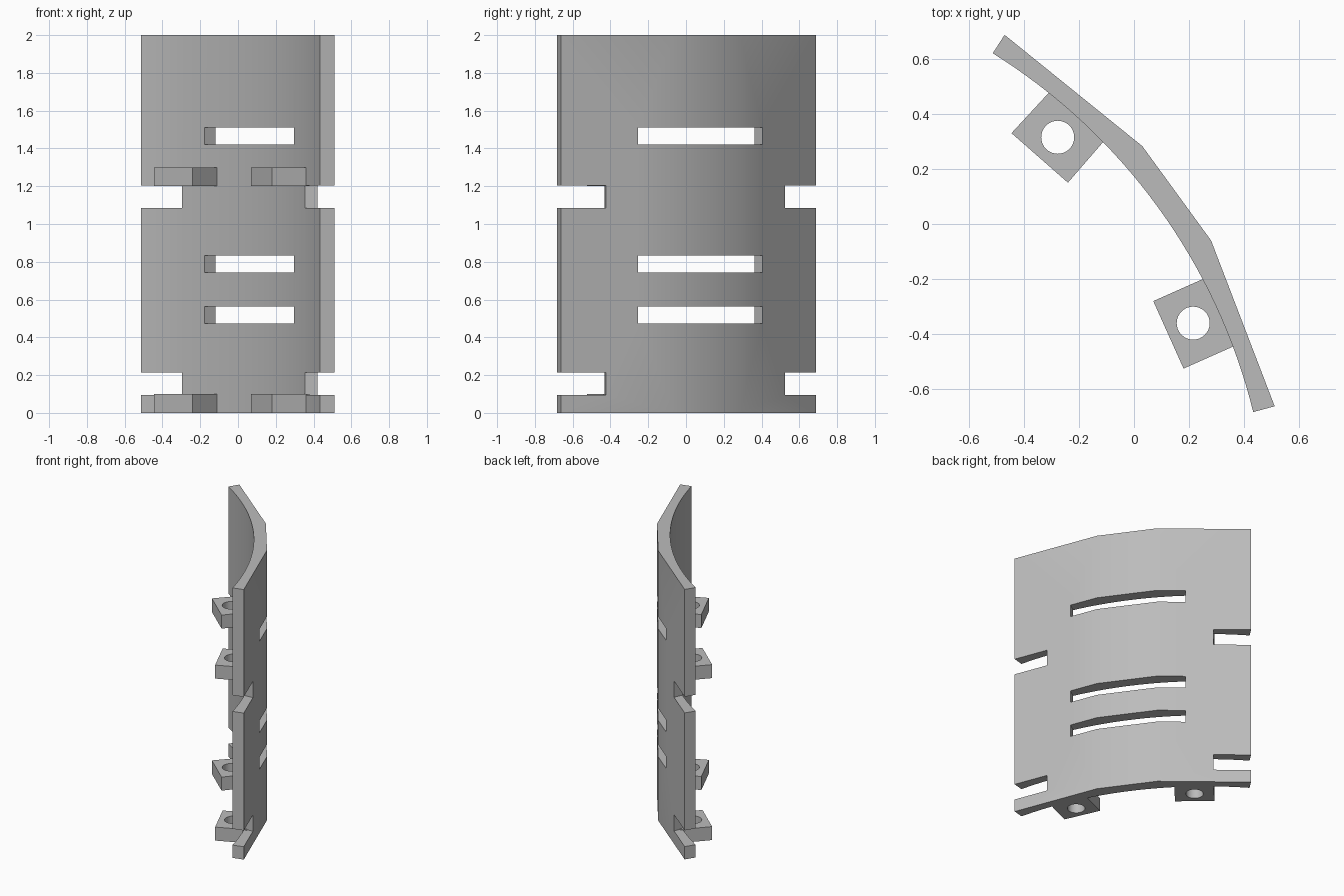
import bpy, bmesh, math
from mathutils import Vector

cube = bpy.data.objects.get("Cube")
if cube:
    bpy.data.objects.remove(cube, do_unlink=True)

grey = bpy.data.materials.new("plain grey")
grey.use_nodes = True
colour = (0.5, 0.5, 0.5, 1)
grey.diffuse_color = colour
grey.node_tree.nodes["Principled BSDF"].inputs["Base Color"].default_value = colour


def prisms(name, parts):
    """One object made of upright prisms: (plan outline, bottom, top)."""
    bm = bmesh.new()
    for outline, low, high in parts:
        face = bm.faces.new([bm.verts.new((p[0], p[1], low)) for p in outline])
        ext = bmesh.ops.extrude_face_region(bm, geom=[face])
        verts = [g for g in ext["geom"] if isinstance(g, bmesh.types.BMVert)]
        bmesh.ops.translate(bm, vec=(0, 0, high - low), verts=verts)
    bmesh.ops.recalc_face_normals(bm, faces=bm.faces)
    mesh = bpy.data.meshes.new(name)
    bm.to_mesh(mesh)
    bm.free()
    mesh.materials.append(grey)
    obj = bpy.data.objects.new(name, mesh)
    bpy.context.collection.objects.link(obj)
    return obj


def finish(obj, cutter):
    """Cut the openings, then shade smooth with sharp edges kept."""
    mod = obj.modifiers.new("openings", "BOOLEAN")
    mod.operation = "DIFFERENCE"
    mod.solver = "EXACT"
    mod.object = cutter
    bpy.ops.object.select_all(action="DESELECT")
    bpy.context.view_layer.objects.active = obj
    obj.select_set(True)
    bpy.ops.object.modifier_apply(modifier=mod.name)
    bpy.data.objects.remove(cutter, do_unlink=True)
    bpy.ops.object.shade_smooth_by_angle(angle=math.radians(30))


# Curved panel: faceted outside, round inside
start, end, sagitta = Vector((-0.513, 0.62)), Vector((0.433, -0.683)), 0.157
mid = (start + end) / 2
along = (end - start).normalized()
out = Vector((-along.y, along.x))
half = (end - start).length / 2
radius = (half ** 2 + sagitta ** 2) / (2 * sagitta)
centre = mid + out * (sagitta - radius)
sweep = math.asin(half / radius)
steps = 32
inner = []
for i in range(steps + 1):
    a = sweep * (1 - 2 * i / steps)
    inner.append(centre + radius * (along * math.sin(a) + out * math.cos(a)))
outer = [(-0.47, 0.687), (0.03, 0.283), (0.28, -0.06), (0.511, -0.662)]
panel = prisms("curved_panel", [(outer + inner, 0, 2)])

# Three vent slots and two pairs of edge notches
slot = [mid + along * u + out * v
        for u, v in ((-0.4, -0.1), (0.412, -0.1), (0.412, 0.4), (-0.4, 0.4))]
notches = ([(-0.31, 0.43), (-0.25, 0.57), (-0.6, 0.9), (-0.75, 0.6)],
           [(0.30, -0.435), (0.47, -0.42), (0.65, -0.7), (0.4, -0.8)])
cuts = [(slot, z, z + 0.09) for z in (0.472, 0.742, 1.42)]
cuts += [(n, z, z + 0.12) for n in notches for z in (0.095, 1.085)]
finish(panel, prisms("panel_cutter", cuts))

# Mounting lugs with screw holes, at two heights
lugs = {"right": ([(-0.445, 0.33), (-0.24, 0.15), (-0.11, 0.30), (-0.31, 0.475)],
                  (-0.277, 0.315), (0.013, 0.015)),
        "left": ([(0.07, -0.28), (0.18, -0.525), (0.36, -0.445), (0.25, -0.20)],
                 (0.215, -0.36), (0.018, 0.008))}
for side, (corners, hole, sink) in lugs.items():
    # push the panel-side edge slightly into the panel
    plan = [Vector(c) for c in corners]
    plan[2] += Vector(sink)
    plan[3] += Vector(sink)
    ring = [(hole[0] + 0.06 * math.cos(math.tau * i / 32),
             hole[1] + 0.06 * math.sin(math.tau * i / 32)) for i in range(32)]
    for level, z in (("lower", 0), ("upper", 1.2)):
        lug = prisms(f"{level}_{side}_lug", [(plan, z, z + 0.1)])
        finish(lug, prisms("hole_cutter", [(ring, z - 0.1, z + 0.2)]))
